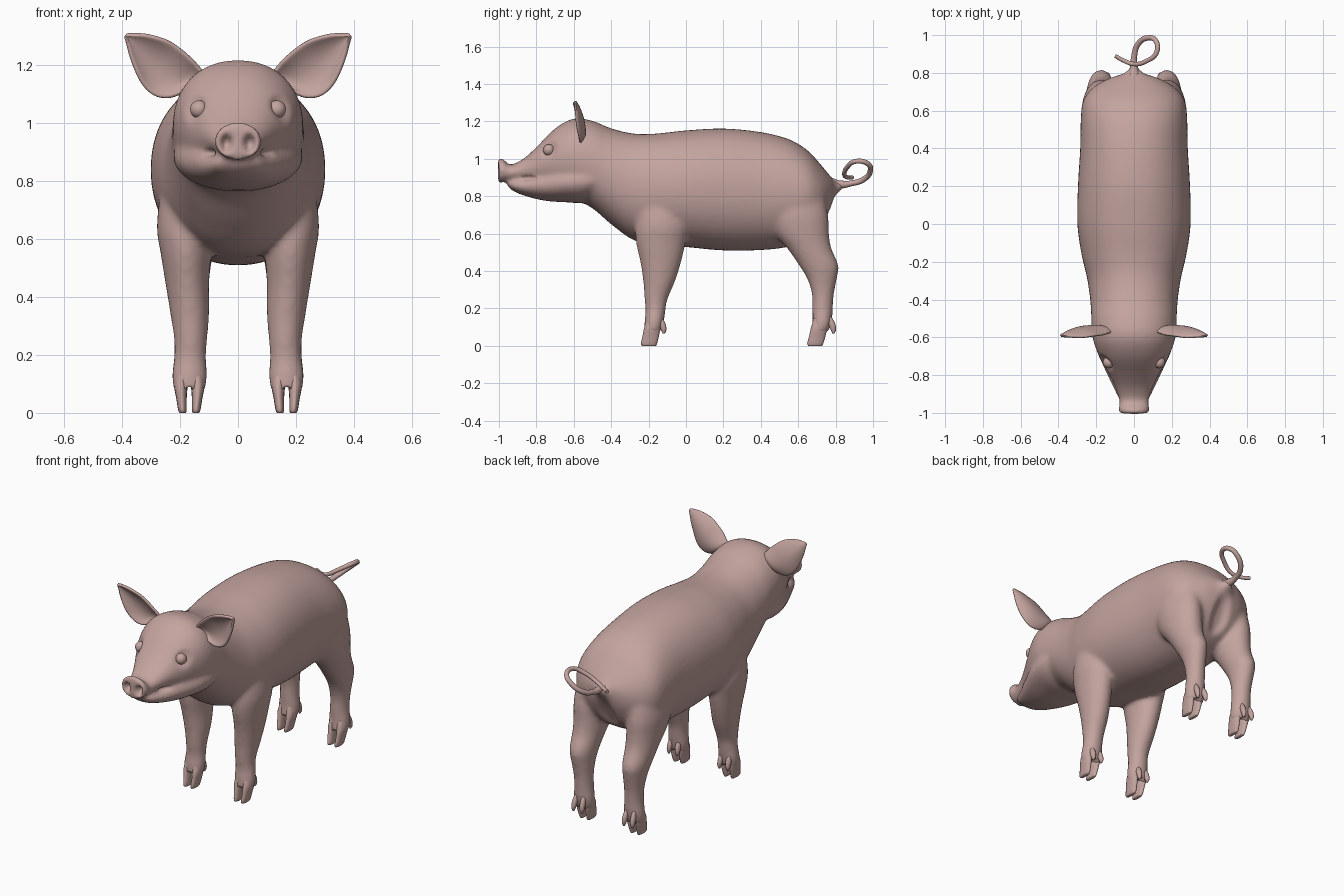
import bpy, bmesh, math
from mathutils import Vector

if "Cube" in bpy.data.objects:
    bpy.data.objects.remove(bpy.data.objects["Cube"])

skin = bpy.data.materials.new("pink_skin")
skin.diffuse_color = (0.55, 0.37, 0.345, 1)
skin.use_nodes = True
skin.node_tree.nodes["Principled BSDF"].inputs["Base Color"].default_value = skin.diffuse_color


def spline(rows, sub):
    """Catmull-Rom resampling of section rows."""
    out = []
    for i in range(len(rows) - 1):
        a, b, c, d = (rows[max(0, min(len(rows) - 1, k))] for k in (i - 1, i, i + 1, i + 2))
        for s in range(sub):
            t = s / sub
            out.append([0.5 * (2 * q + (r - p) * t + (2 * p - 5 * q + 4 * r - e) * t * t
                               + (3 * q - p - 3 * r + e) * t ** 3)
                        for p, q, r, e in zip(a, b, c, d)])
    return out + [list(rows[-1])]


def loft(bm, rows, axis, n=32, sub=5, power=2.0, sign=1):
    """Rows are (position, centre x, radius x, other centre, other radius)."""
    rings = []
    for t, cx, rx, c, r in spline(rows, sub):
        ring = []
        for k in range(n):
            a = 2 * math.pi * k / n
            ca, sa = math.cos(a), math.sin(a)
            x = sign * (cx + rx * math.copysign(abs(ca) ** (2 / power), ca))
            o = c + r * math.copysign(abs(sa) ** (2 / power), sa)
            ring.append(bm.verts.new((x, t, o) if axis == 'y' else (x, o, t)))
        rings.append(ring)
    faces = [bm.faces.new(rings[0]), bm.faces.new(rings[-1])]
    for p, q in zip(rings, rings[1:]):
        for k in range(n):
            faces.append(bm.faces.new((p[k], p[(k + 1) % n], q[(k + 1) % n], q[k])))
    bmesh.ops.recalc_face_normals(bm, faces=faces)


def make(name, bm):
    me = bpy.data.meshes.new(name)
    bm.to_mesh(me)
    bm.free()
    ob = bpy.data.objects.new(name, me)
    bpy.context.collection.objects.link(ob)
    me.materials.append(skin)
    me.shade_smooth()
    return ob


def trunk(rows):
    """(y, top, bottom, half width) to loft rows."""
    return [(y, 0, w, (a + b) / 2, (a - b) / 2) for y, a, b, w in rows]


# Trunk with head and muzzle
bm = bmesh.new()
loft(bm, trunk([
    (-1.005, 1.0, .872, .074), (-.98, 1.002, .874, .083), (-.94, .968, .885, .078),
    (-.87, 1.0, .88, .098), (-.8, 1.062, .86, .13), (-.7, 1.162, .82, .185),
    (-.6, 1.215, .785, .22), (-.5, 1.203, .735, .226), (-.4, 1.163, .65, .232),
    (-.28, 1.135, .565, .25), (-.16, 1.135, .54, .278), (0, 1.152, .528, .3),
    (.2, 1.162, .51, .297), (.4, 1.143, .512, .285), (.55, 1.105, .53, .282),
    (.65, 1.045, .57, .27), (.72, .97, .63, .22), (.77, .91, .72, .135),
    (.8, .88, .8, .05), (.84, .872, .84, .02)]), 'y', n=48, power=2.15)
# Lower jaw and jowls
loft(bm, trunk([
    (-.955, .882, .855, .05), (-.92, .893, .825, .085), (-.85, .91, .798, .118),
    (-.75, .95, .775, .165), (-.65, .98, .768, .207), (-.55, 1.0, .765, .224),
    (-.45, 1.0, .8, .215)]), 'y')
# Legs
FRONT = [(.82, .17, .09, -.13, .12), (.65, .185, .095, -.13, .14), (.55, .18, .087, -.135, .132),
         (.45, .175, .076, -.135, .11), (.35, .167, .068, -.143, .087), (.25, .163, .057, -.16, .062),
         (.19, .165, .055, -.163, .054), (.13, .167, .062, -.17, .052), (.07, .168, .054, -.178, .046)]
REAR = [(.85, .16, .1, .57, .16), (.7, .175, .102, .595, .165), (.6, .175, .095, .62, .145),
        (.52, .175, .084, .66, .118), (.43, .175, .072, .71, .106), (.36, .172, .062, .727, .08),
        (.28, .168, .054, .732, .06), (.2, .166, .054, .73, .055), (.13, .167, .062, .728, .052),
        (.07, .168, .054, .715, .046)]
for s in (-1, 1):
    loft(bm, FRONT, 'z', sign=s)
    loft(bm, REAR, 'z', sign=s)
body = make("body", bm)
m = body.modifiers.new("fuse", 'REMESH')
m.mode, m.voxel_size = 'VOXEL', .0115
m = body.modifiers.new("blend", 'SMOOTH')
m.factor, m.iterations = .5, 12
dg = bpy.context.evaluated_depsgraph_get()
body.data = bpy.data.meshes.new_from_object(body.evaluated_get(dg))
body.modifiers.clear()


def dent(v, centre, radius, push):
    d = sum(((v.co[i] - centre[i]) / radius[i]) ** 2 for i in range(3))
    if d < 4:
        v.co += Vector(push) * math.exp(-d * d)


# Sculpt nostrils, brows, mouth corners, cleft feet and rump
for v in body.data.vertices:
    for s in (-1, 1):
        dent(v, (s * .04, -1, .93), (.018, .06, .027), (0, .04, 0))
        dent(v, (s * .15, -.735, 1.05), (.04, .05, .045), (-s * .012, .006, 0))
        dent(v, (s * .105, -.84, .897), (.04, .04, .012), (-s * .014, .006, 0))
        if v.co.z < .11:
            dent(v, (s * .168, v.co.y, .06), (.013, 1, .022), (0, 0, .035))
    dent(v, (0, .78, .66), (.05, .1, .12), (0, -.03, 0))
body.data.shade_smooth()
if not body.data.materials:
    body.data.materials.append(skin)

# Toes and dewclaws
for label, y0, y1, yd in (("front", -.18, -.198, -.122), ("rear", .712, .691, .785)):
    for side, s in (("right", 1), ("left", -1)):
        bm = bmesh.new()
        for d in (-1, 1):
            x = .168
            loft(bm, [(.15, x + d * .022, .022, y0 + .006, .034), (.1, x + d * .029, .024, y0, .043),
                      (.05, x + d * .027, .018, (y0 + y1) / 2, .044),
                      (.012, x + d * .024, .015, y1, .043), (0, x + d * .023, .011, y1, .037)],
                 'z', n=16, sub=3, sign=s)
            loft(bm, [(.16, x + d * .024, .01, yd - .022, .012), (.12, x + d * .026, .015, yd - .006, .018),
                      (.085, x + d * .028, .012, yd + .003, .014), (.065, x + d * .028, .004, yd + .003, .005)],
                 'z', n=12, sub=3, sign=s)
        make(f"{label}_{side}_toes", bm)

# Ears: cupped leaf, rows are (distance along, upper edge, lower edge)
EAR = [(-.05, .03, -.03), (0, .042, -.05), (.04, .054, -.1), (.09, .063, -.122),
       (.15, .064, -.108), (.22, .043, -.06), (.262, .018, -.02), (.281, .002, -.002)]
for side, s in (("right", 1), ("left", -1)):
    bm = bmesh.new()
    grid = []
    for a, up, lo in spline(EAR, 4):
        row = []
        for k in range(13):
            u = k / 12
            p = lo + (up - lo) * u
            x, z = .15 + .843 * a - .538 * p, 1.15 + .538 * a + .843 * p
            cup = .035 * (2 * u - 1) ** 2 * min(1, (up - lo) / .15)
            y = -.535 - .14 * (z - 1.1) - cup - .9 * max(0, a - .1) ** 2 - .25 * max(0, .03 - a)
            row.append(bm.verts.new((s * x, y, z)))
        grid.append(row)
    for p, q in zip(grid, grid[1:]):
        for k in range(12):
            bm.faces.new((p[k], p[k + 1], q[k + 1], q[k]))
    bmesh.ops.recalc_face_normals(bm, faces=bm.faces)
    ear = make(f"{side}_ear", bm)
    m = ear.modifiers.new("thickness", 'SOLIDIFY')
    m.thickness, m.offset = .016, 0
    m = ear.modifiers.new("round", 'SUBSURF')
    m.levels = m.render_levels = 1

    # Eyes
    bm = bmesh.new()
    bmesh.ops.create_uvsphere(bm, u_segments=24, v_segments=16, radius=.031)
    eye = make(f"{side}_eye", bm)
    eye.location = (s * .134, -.733, 1.047)

# Curly tail
PATH = [(0, .77, .865), (0, .82, .862), (0, .88, .868), (.02, .95, .89), (.07, .985, .935), (.115, .97, .975),
        (.12, .91, .987), (.065, .862, .955), (0, .847, .915), (-.055, .865, .9), (-.1, .89, .9)]
cu = bpy.data.curves.new("tail", 'CURVE')
cu.dimensions, cu.bevel_depth, cu.bevel_resolution = '3D', .016, 4
cu.resolution_u, cu.use_fill_caps = 8, True
sp = cu.splines.new('BEZIER')
sp.bezier_points.add(len(PATH) - 1)
for i, (bp, p) in enumerate(zip(sp.bezier_points, PATH)):
    bp.co = p
    bp.handle_left_type = bp.handle_right_type = 'AUTO'
    bp.radius = (2.2, 1.4)[i] if i < 2 else 1.05 - .04 * i
cu.materials.append(skin)
bpy.context.collection.objects.link(bpy.data.objects.new("tail", cu))
